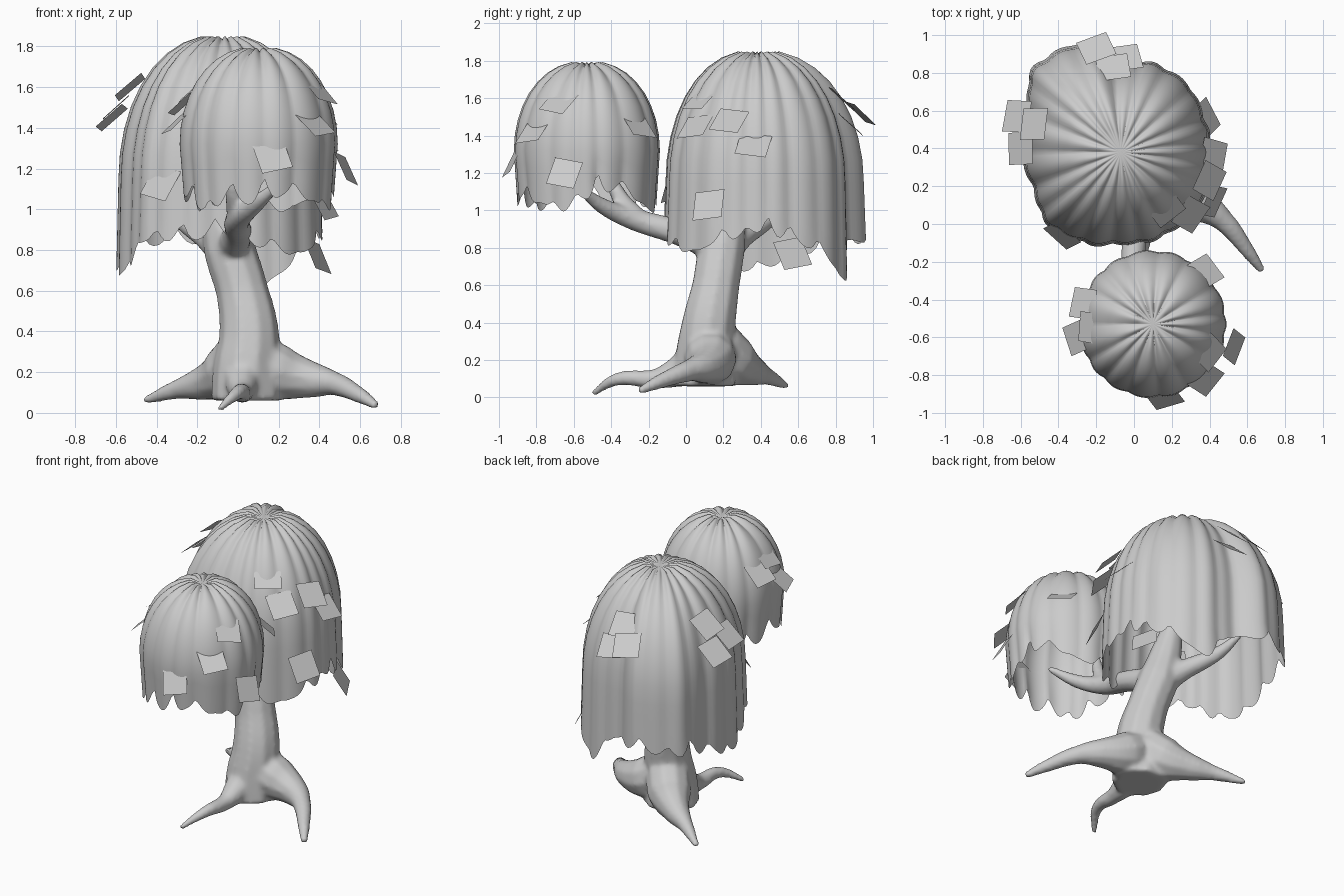
import bpy, bmesh, math, random
from mathutils import Vector

if "Cube" in bpy.data.objects:
    bpy.data.objects.remove(bpy.data.objects["Cube"])

random.seed(4)
wood = []


def link(name, bm, smooth=True):
    me = bpy.data.meshes.new(name)
    bm.to_mesh(me)
    bm.free()
    ob = bpy.data.objects.new(name, me)
    bpy.context.collection.objects.link(ob)
    for p in me.polygons:
        p.use_smooth = smooth
    return ob


def limb(name, pts):
    """Tapered tube through (x, y, z, radius) points."""
    cu = bpy.data.curves.new(name, 'CURVE')
    cu.dimensions = '3D'
    cu.bevel_depth = 1.0
    cu.bevel_resolution = 3
    cu.resolution_u = 5
    cu.use_fill_caps = True
    sp = cu.splines.new('BEZIER')
    sp.bezier_points.add(len(pts) - 1)
    for bp, (x, y, z, r) in zip(sp.bezier_points, pts):
        bp.co = (x, y, z)
        bp.radius = r
        bp.handle_left_type = bp.handle_right_type = 'AUTO'
    ob = bpy.data.objects.new(name, cu)
    bpy.context.collection.objects.link(ob)
    bpy.ops.object.select_all(action='DESELECT')
    ob.select_set(True)
    bpy.context.view_layer.objects.active = ob
    bpy.ops.object.convert(target='MESH')
    wood.append(bpy.context.view_layer.objects.active)


def ring_value(vals, a):
    """Smooth periodic lookup by angle, starting at +x."""
    t = (a / (2 * math.pi)) % 1 * len(vals)
    i = int(t)
    f = t - i
    f = f * f * (3 - 2 * f)
    return vals[i % len(vals)] * (1 - f) + vals[(i + 1) % len(vals)] * f


def canopy(name, cx, cy, top, mid, radii, rims, lobes, jag, taper, seg=144):
    """Fluted open dome with a ragged hanging hem."""
    bm = bmesh.new()
    cols = []
    for s in range(seg):
        a = 2 * math.pi * s / seg
        wob = lobes * a / 2 + 0.5 * math.sin(3 * a) + 0.3 * math.sin(5 * a)
        flute = abs(math.cos(wob))
        big = ring_value(radii, a) * (0.97 + 0.03 * flute)
        rag = 0.6 + 0.5 * math.sin(4 * a + 1) * math.sin(7 * a)
        hem = ring_value(rims, a) + jag * rag * (1 - flute)
        col = []
        for i in range(1, 10):
            ph = i / 9 * math.pi / 2
            col.append((big * math.sin(ph) ** 0.88,
                        mid + (top - 0.02 * (1 - flute) - mid) * math.cos(ph)))
        for t in (0.33, 0.66, 1.0):
            col.append((big * (1 + taper * t), mid + (hem - mid) * t))
        cols.append([bm.verts.new((cx + r * math.cos(a), cy + r * math.sin(a), z))
                     for r, z in col])
    apex = bm.verts.new((cx, cy, top - 0.03))
    for s in range(seg):
        p, q = cols[s], cols[(s + 1) % seg]
        bm.faces.new((apex, p[0], q[0]))
        for k in range(len(p) - 1):
            bm.faces.new((p[k], p[k + 1], q[k + 1], q[k]))
    return link(name, bm)


def cards(name, cx, cy, centres, size):
    """Loose square leaf cards sloping down and away from the canopy."""
    bm = bmesh.new()
    for x, y, z in centres:
        out = Vector((x - cx, y - cy, 0)).normalized()
        side = Vector((-out.y, out.x, 0))
        slope = math.radians(42 if z > 1.32 else 62)
        down = out * math.cos(slope) - Vector((0, 0, math.sin(slope)))
        spin = random.uniform(-0.3, 0.3)
        u = side * math.cos(spin) + down * math.sin(spin)
        v = down * math.cos(spin) - side * math.sin(spin)
        c = Vector((x, y, z))
        h = size / 2
        bm.faces.new([bm.verts.new(c + u * i * h + v * j * h)
                      for i, j in ((-1, -1), (-1, 1), (1, 1), (1, -1))])
    return link(name, bm, False)


# Trunk
limb("trunk", [(0.04, 0.10, 0.06, 0.175), (0.04, 0.10, 0.20, 0.165),
               (0.055, 0.12, 0.38, 0.15), (0.02, 0.16, 0.60, 0.13),
               (-0.04, 0.19, 0.80, 0.13), (-0.08, 0.22, 1.0, 0.10),
               (-0.10, 0.27, 1.2, 0.06)])

# Roots
limb("right_root", [(0.08, 0.12, 0.26, 0.14), (0.20, 0.13, 0.20, 0.14),
                    (0.35, 0.10, 0.165, 0.095), (0.47, 0.02, 0.145, 0.06),
                    (0.60, -0.14, 0.085, 0.04), (0.68, -0.25, 0.035, 0.022)])
limb("front_root", [(0.03, 0.06, 0.20, 0.13), (0.02, -0.04, 0.14, 0.085),
                    (0.02, -0.17, 0.10, 0.052), (0.0, -0.36, 0.10, 0.037),
                    (-0.09, -0.50, 0.02, 0.018)])
limb("back_root", [(0.02, 0.17, 0.28, 0.14), (-0.05, 0.25, 0.20, 0.14),
                   (-0.16, 0.34, 0.15, 0.09), (-0.30, 0.43, 0.115, 0.048),
                   (-0.46, 0.54, 0.06, 0.02)])

# Branches
limb("front_branch", [(-0.03, 0.15, 0.81, 0.085), (0.0, -0.05, 0.885, 0.07),
                      (0.0, -0.27, 0.95, 0.062), (0.08, -0.44, 1.02, 0.045),
                      (0.21, -0.58, 1.13, 0.022)])
limb("front_branch_fork", [(0.0, -0.25, 0.95, 0.055), (-0.02, -0.36, 1.08, 0.045),
                           (-0.04, -0.42, 1.25, 0.022)])
limb("back_branch", [(-0.04, 0.19, 0.78, 0.10), (-0.16, 0.31, 0.87, 0.065),
                     (-0.30, 0.46, 0.97, 0.045), (-0.40, 0.56, 1.10, 0.022)])

# Fuse the wood into one continuous flowing form
bpy.ops.object.select_all(action='DESELECT')
for ob in wood:
    ob.select_set(True)
bpy.context.view_layer.objects.active = wood[0]
bpy.ops.object.join()
tree = wood[0]
tree.name = "trunk_roots_and_branches"
rm = tree.modifiers.new("fuse", 'REMESH')
rm.mode = 'VOXEL'
rm.voxel_size = 0.014
rm.use_smooth_shade = True
sm = tree.modifiers.new("soften", 'SMOOTH')
sm.factor = 0.5
sm.iterations = 8

# Canopies
canopy("large_canopy", -0.07, 0.38, 1.86, 1.15,
       [0.475, 0.475, 0.50, 0.50, 0.47, 0.62, 0.64, 0.54,
        0.515, 0.50, 0.54, 0.515, 0.485, 0.495, 0.495, 0.495],
       [0.88, 0.84, 0.74, 0.62, 0.82, 0.83, 0.80, 0.76,
        0.66, 0.70, 0.84, 0.84, 0.87, 0.81, 0.77, 0.83], 21, 0.11, 0.02)
canopy("small_canopy", 0.10, -0.53, 1.80, 1.32, [0.39, 0.395],
       [1.06, 1.10, 1.05, 0.98, 1.02, 1.05, 0.98, 1.03,
        1.08, 1.06, 0.99, 1.03, 1.02, 1.07, 1.04, 0.99], 15, 0.13, -0.05)

# Leaf cards
cards("large_canopy_leaves", -0.07, 0.38,
      [(-0.20, 0.93, 1.52), (-0.05, 0.88, 1.46), (-0.11, 0.83, 1.60),
       (-0.62, 0.57, 1.45), (-0.53, 0.53, 1.60), (-0.60, 0.40, 1.50),
       (-0.38, -0.06, 1.13), (0.42, 0.36, 1.35),
       (0.40, 0.23, 1.48), (0.30, 0.05, 1.45), (0.17, 0.08, 1.60),
       (0.42, 0.12, 1.03), (0.39, 0.57, 0.77)], 0.17)
cards("small_canopy_leaves", 0.10, -0.53,
      [(0.17, -0.93, 1.26), (0.38, -0.82, 1.42), (0.40, -0.68, 1.58),
       (0.53, -0.65, 1.20), (0.38, -0.25, 1.45), (-0.23, -0.55, 1.58),
       (-0.30, -0.60, 1.43), (-0.27, -0.42, 1.52)], 0.16)
